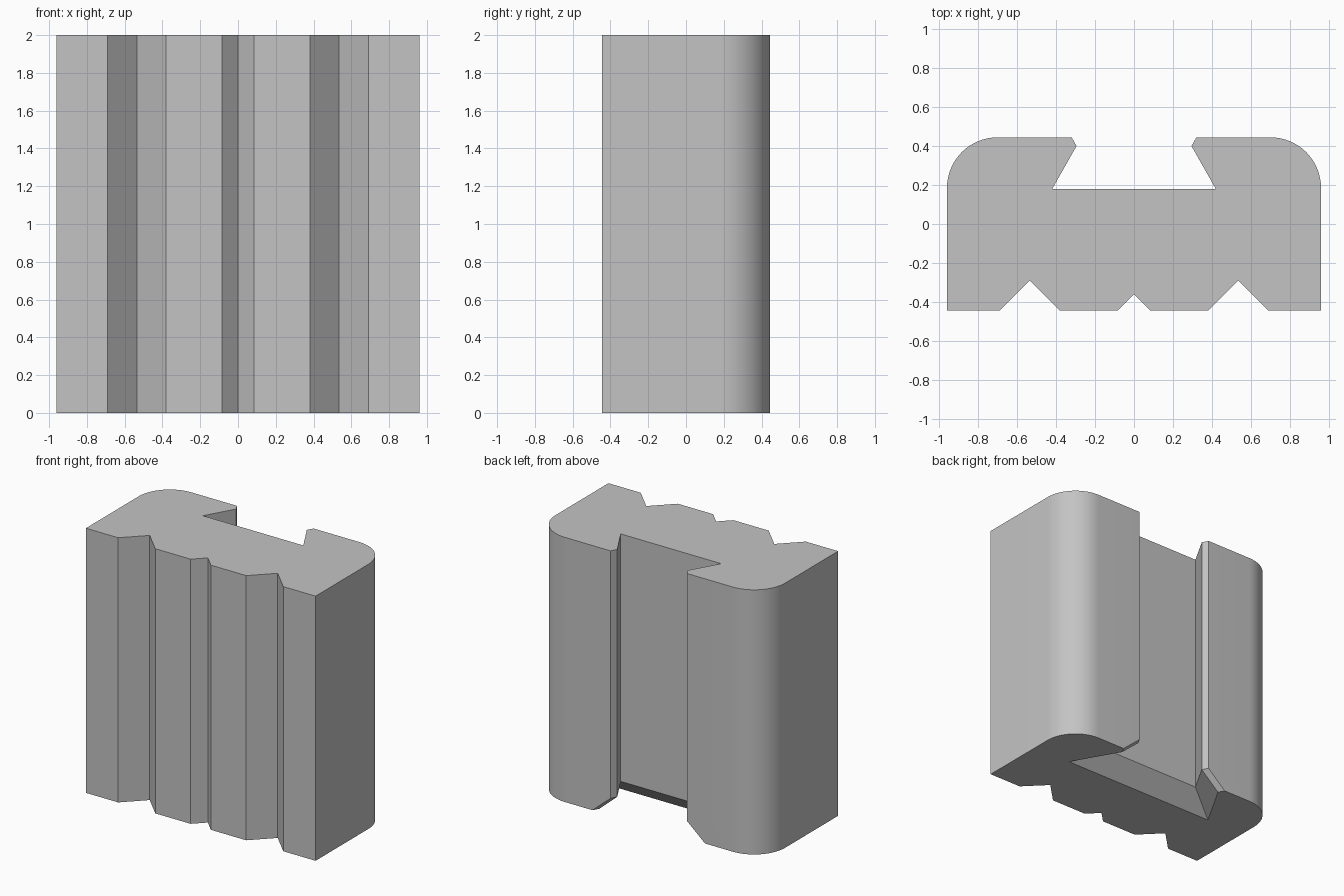
import bpy, bmesh, math

cube = bpy.data.objects.get("Cube")
if cube:
    bpy.data.objects.remove(cube, do_unlink=True)

HEIGHT = 2.0
HALF_W, HALF_D = 0.96, 0.445
RADIUS = 0.26
FLARE = 0.13          # 45 degree widening at the foot of the dovetail slot
ARC_STEPS = 16


def half_profile(flare):
    """Right half of the section, from the front centre groove to the slot floor."""
    # front face with a small centre groove and a larger side groove
    pts = [(0, -0.36), (0.085, -HALF_D), (0.38, -HALF_D), (0.535, -0.29),
           (0.69, -HALF_D), (HALF_W, -HALF_D)]
    # rounded back corner
    for i in range(ARC_STEPS + 1):
        a = math.pi / 2 * i / ARC_STEPS
        pts.append((HALF_W - RADIUS + RADIUS * math.cos(a),
                    HALF_D - RADIUS + RADIUS * math.sin(a)))
    # dovetail lip and slot corner, offset outwards by the flare
    side = flare / math.cos(math.radians(30))
    pts += [(0.32 + side, HALF_D), (0.295 + side, 0.4),
            (0.42 + flare * math.sqrt(3), 0.18 - flare)]
    return pts


def section(flare):
    half = half_profile(flare)
    return half + [(-x, y) for x, y in reversed(half[1:])]


def loft(name, levels, material):
    """Join equal-length sections stacked in z, capped at both ends."""
    bm = bmesh.new()
    rings = [[bm.verts.new((x, y, z)) for x, y in pts] for z, pts in levels]
    for low, high in zip(rings, rings[1:]):
        n = len(low)
        for i in range(n):
            j = (i + 1) % n
            bm.faces.new((low[i], low[j], high[j], high[i]))
    bm.faces.new(list(reversed(rings[0])))
    bm.faces.new(rings[-1])
    bmesh.ops.recalc_face_normals(bm, faces=bm.faces)
    mesh = bpy.data.meshes.new(name)
    bm.to_mesh(mesh)
    bm.free()
    mesh.materials.append(material)
    obj = bpy.data.objects.new(name, mesh)
    bpy.context.collection.objects.link(obj)
    return obj


grey = bpy.data.materials.new("plain grey")
grey.use_nodes = True
colour = (0.55, 0.55, 0.55, 1)
grey.diffuse_color = colour
grey.node_tree.nodes["Principled BSDF"].inputs["Base Color"].default_value = colour

# grooved block with a dovetail slot down its back
block = loft("slotted_block",
             [(0, section(FLARE)), (FLARE, section(0)), (HEIGHT, section(0))], grey)

bpy.ops.object.select_all(action='DESELECT')
block.select_set(True)
bpy.context.view_layer.objects.active = block
bpy.ops.object.shade_smooth_by_angle(angle=math.radians(30))
